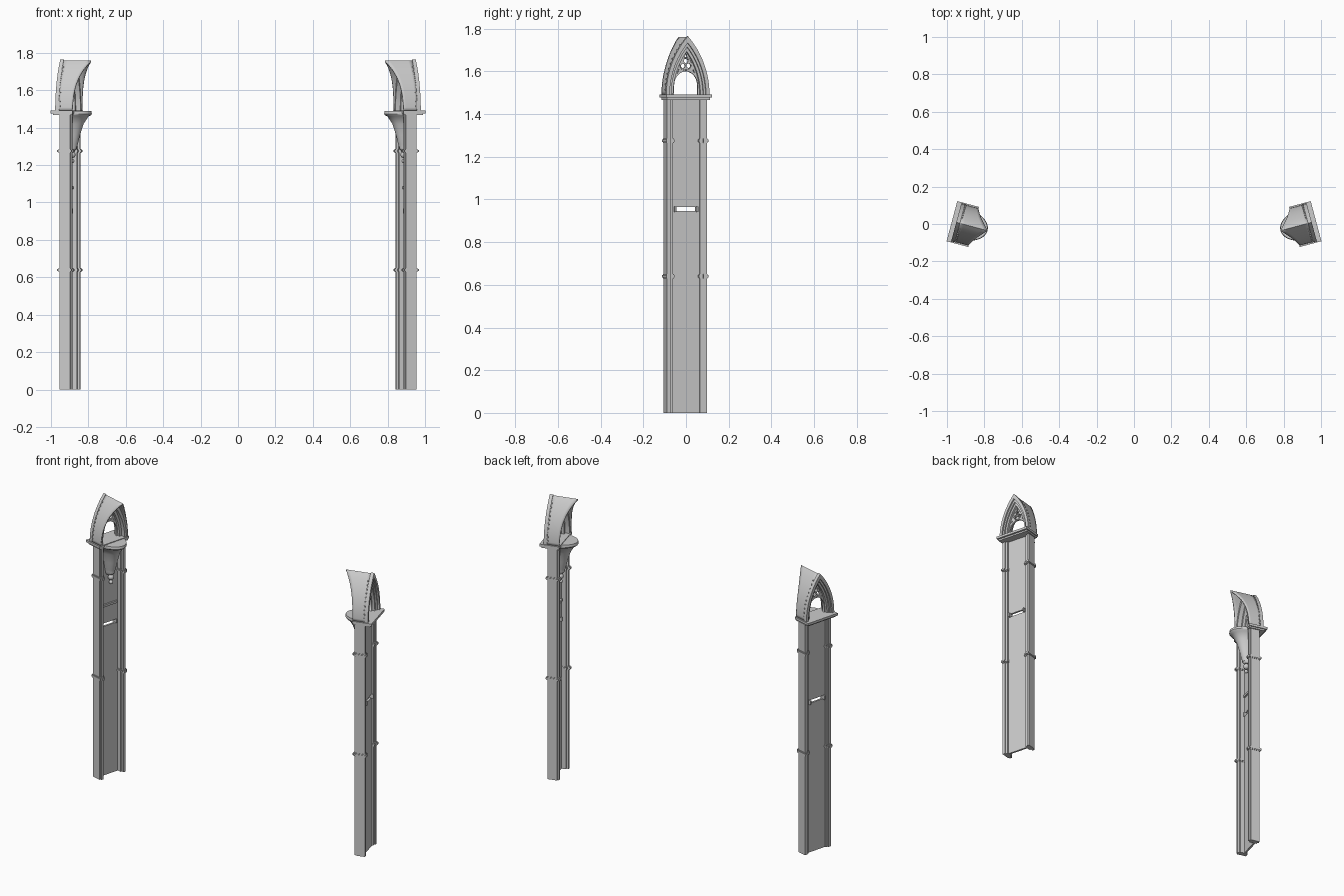
import bpy, bmesh, math
from mathutils import Matrix, Vector

if "Cube" in bpy.data.objects:
    bpy.data.objects.remove(bpy.data.objects["Cube"])

# Local frame of one pillar: u = outward, v = sideways, z = up
PLACE = Matrix.Translation((0.898, -0.005, 0)) @ Matrix.Rotation(math.radians(15), 4, 'Z')
SPRING = 1.49


def finish(name, bm, smooth=False, thickness=0, normals=True):
    """Place the part on the right pillar and mirror it to the left one."""
    bm.transform(PLACE)
    if normals:
        bmesh.ops.recalc_face_normals(bm, faces=bm.faces[:])
    me = bpy.data.meshes.new(name)
    bm.to_mesh(me)
    bm.free()
    ob = bpy.data.objects.new(name, me)
    bpy.context.collection.objects.link(ob)
    if smooth:
        bpy.context.view_layer.objects.active = ob
        ob.select_set(True)
        bpy.ops.object.shade_smooth_by_angle(angle=math.radians(35))
        ob.select_set(False)
    if thickness:
        s = ob.modifiers.new("Thickness", 'SOLIDIFY')
        s.thickness = thickness
        s.offset = 0
    m = ob.modifiers.new("Mirror", 'MIRROR')
    m.use_axis = (True, False, False)
    m.use_mirror_merge = False
    return ob


def prism(bm, poly, z0, z1):
    lo = [bm.verts.new((u, v, z0)) for u, v in poly]
    hi = [bm.verts.new((u, v, z1)) for u, v in poly]
    n = len(poly)
    bm.faces.new(lo[::-1])
    bm.faces.new(hi)
    for i in range(n):
        j = (i + 1) % n
        bm.faces.new((lo[i], lo[j], hi[j], hi[i]))


def box(bm, u0, u1, v0, v1, z0, z1):
    prism(bm, [(u0, v0), (u1, v0), (u1, v1), (u0, v1)], z0, z1)


def arch(a, h, n=12):
    """Pointed arch (v, z) from the -v foot over the apex to the +v foot."""
    r = (a * a + h * h) / (2 * a)
    end = math.asin(h / r)
    right = [(a - r + r * math.cos(end * i / n), SPRING + r * math.sin(end * i / n)) for i in range(n + 1)]
    right[-1] = (0, SPRING + h)
    return [(-v, z) for v, z in right] + right[-2::-1]


def arch_band(bm, outer, inner, u0, u1):
    po, pi = arch(*outer), arch(*inner)
    rows = [[bm.verts.new((u, v, z)) for v, z in p] for p, u in ((po, u0), (po, u1), (pi, u1), (pi, u0))]
    for k in range(4):
        a, b = rows[k], rows[(k + 1) % 4]
        for i in range(len(a) - 1):
            bm.faces.new((a[i], a[i + 1], b[i + 1], b[i]))
    for i in (0, -1):
        bm.faces.new([r[i] for r in rows])


# Stepped jambs on both sides of the shaft
JAMB = [(-.034, .075), (-.034, .090), (-.026, .090), (-.026, .097), (.033, .097),
        (.033, .080), (.026, .080), (.026, .065), (-.020, .065), (-.020, .075)]
bm = bmesh.new()
for s in (-1, 1):
    prism(bm, [(u, s * v) for u, v in JAMB], 0, 1.475)
finish("jambs", bm)

# Recessed panel, split by a narrow slot
bm = bmesh.new()
box(bm, .006, .018, -.07, .07, 0, .945)
box(bm, .006, .018, -.07, .07, .965, 1.475)
for s in (-1, 1):
    box(bm, .006, .018, s * .051, s * .07, .945, .965)
finish("recessed_panel", bm)

# Slot end blocks and the inner crossbar
bm = bmesh.new()
for s in (-1, 1):
    box(bm, -.002, .032, s * .049, s * .057, .942, .968)
box(bm, -.004, .008, -.055, .055, 1.072, 1.086)
finish("slot_blocks_and_crossbar", bm)

# Moulded rings around the jambs
bm = bmesh.new()
for z in (.64, 1.275):
    for s in (-1, 1):
        for k, h in ((1.32, .005), (1.16, .011)):
            prism(bm, [(u * k, s * (.082 + (v - .082) * k)) for u, v in JAMB], z - h, z + h)
finish("jamb_rings", bm)

# Cornice slab in two tiers
bm = bmesh.new()
box(bm, -.042, .078, -.111, .111, 1.477, 1.492)
box(bm, -.038, .066, -.104, .104, 1.467, 1.477)
finish("cornice", bm)

# Half-round bell corbel on the inner side
BELL = [(0, 1.27), (.030, 1.272), (.042, 1.285), (.042, 1.295), (.048, 1.31), (.060, 1.36),
        (.080, 1.42), (.106, 1.46), (.120, 1.466), (.125, 1.473), (.122, 1.488), (0, 1.488)]
bm = bmesh.new()
steps = 20
rows = []
for i in range(steps + 1):
    t = math.pi * (i / steps - .5)
    rows.append([bm.verts.new((-r * math.cos(t) + .006, .66 * r * math.sin(t), z)) for r, z in BELL])
for a, b in zip(rows, rows[1:]):
    for k in range(len(BELL) - 1):
        bm.faces.new((a[k], b[k], b[k + 1], a[k + 1]))
bmesh.ops.remove_doubles(bm, verts=bm.verts[:], dist=1e-5)
finish("bell_corbel", bm, smooth=True)

# Small pendant knobs beneath the corbel
bm = bmesh.new()
for z, r in ((1.255, .018), (1.222, .012)):
    bmesh.ops.create_uvsphere(bm, u_segments=12, v_segments=8, radius=r,
                              matrix=Matrix.Translation((-.012, 0, z)))
finish("corbel_pendant", bm, smooth=True)

# Stepped pointed arch mouldings
bm = bmesh.new()
arch_band(bm, (.105, .275), (.088, .243), .034, .054)
arch_band(bm, (.094, .255), (.078, .224), .024, .044)
arch_band(bm, (.084, .235), (.066, .203), -.010, .034)
arch_band(bm, (.097, .260), (.082, .228), -.036, -.010)
finish("arch_mouldings", bm, smooth=True)

# Row of small beads along the outer arch
bm = bmesh.new()
pts = arch(.104, .272)
for v, z in pts[1:11] + pts[14:-1]:
    bmesh.ops.create_cube(bm, size=.007, matrix=Matrix.Translation((.030, v, z)))
finish("arch_beads", bm)


# Vault canopy flaring inward toward the ridge
def reach(z):
    t = (z - SPRING) / .275
    return -.040 - .012 * t - .073 * t ** 3.2


bm = bmesh.new()
rows = []
for v, z in arch(.099, .266, 16):
    ui = reach(z)
    rows.append([bm.verts.new((.036 + (ui - .036) * k / 6, v, z)) for k in range(7)])
for a, b in zip(rows, rows[1:]):
    for k in range(6):
        bm.faces.new((a[k], a[k + 1], b[k + 1], b[k]))
finish("vault_canopy", bm, smooth=True, thickness=.008)

# Tracery plate with a lower light and a three-lobed opening
cu = bpy.data.curves.new("tracery_outline", 'CURVE')
cu.dimensions = '2D'
cu.fill_mode = 'BOTH'
cu.extrude = .006


def loop(points):
    sp = cu.splines.new('POLY')
    sp.points.add(len(points) - 1)
    for p, (x, y) in zip(sp.points, points):
        p.co = (x, y, 0, 1)
    sp.use_cyclic_u = True


def circle(cx, cy, r, n=14):
    return [(cx + r * math.cos(math.tau * i / n), cy + r * math.sin(math.tau * i / n)) for i in range(n)]


loop(arch(.070, .212))
light = [(.057 * math.cos(math.pi * i / 16), 1.535 + .065 * math.sin(math.pi * i / 16)) for i in range(17)]
loop([(.057, 1.4915)] + light + [(-.057, 1.4915)])
for k in range(3):
    t = math.radians(90 + 120 * k)
    loop(circle(.0155 * math.cos(t), 1.634 + .0155 * math.sin(t), .0105))
for s in (-1, 1):
    loop([(s * .036, 1.600), (s * .044, 1.588), (s * .033, 1.616)])
loop([(-.006, 1.666), (.006, 1.666), (0, 1.686)])
tmp = bpy.data.objects.new("tracery_outline", cu)
bpy.context.collection.objects.link(tmp)
dg = bpy.context.evaluated_depsgraph_get()
me = bpy.data.meshes.new_from_object(tmp.evaluated_get(dg))
bpy.data.objects.remove(tmp)
bm = bmesh.new()
bm.from_mesh(me)
bpy.data.meshes.remove(me)
# curve x -> v, curve y -> z, curve depth -> u
bm.transform(Matrix(((0, 0, 1, .012), (1, 0, 0, 0), (0, 1, 0, 0), (0, 0, 0, 1))))
finish("window_tracery", bm, normals=False)

# Raised ring around the three-lobed opening
bm = bmesh.new()
ring = []
for i in range(24):
    t = math.tau * i / 24
    ring.append([bm.verts.new((.012 + .010 * math.sin(p), (.029 + .004 * math.cos(p)) * math.cos(t),
                               1.634 + (.029 + .004 * math.cos(p)) * math.sin(t)))
                 for p in (math.tau * k / 6 for k in range(6))])
for i in range(24):
    a, b = ring[i], ring[(i + 1) % 24]
    for k in range(6):
        bm.faces.new((a[k], b[k], b[(k + 1) % 6], a[(k + 1) % 6]))
finish("tracery_ring", bm, smooth=True)
